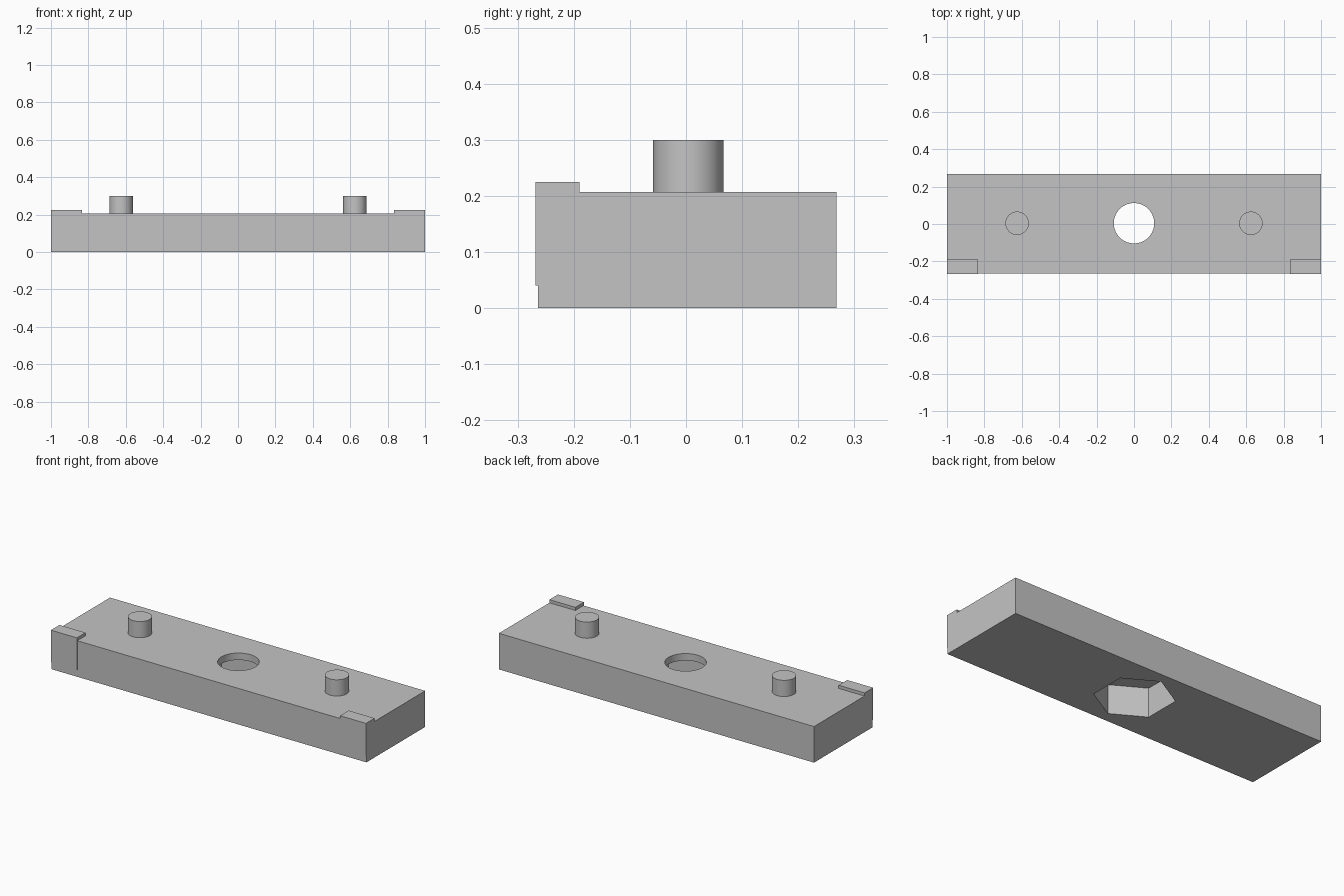
import bpy
import bmesh
import math

cube = bpy.data.objects.get("Cube")
if cube:
    bpy.data.objects.remove(cube, do_unlink=True)

TOP = 0.207
FRONT, BACK = -0.264, 0.268
MID_Y = 0.004      # centre line of the pegs and the bolt hole

grey = bpy.data.materials.new("plain grey")
grey.use_nodes = True
grey.diffuse_color = (0.55, 0.55, 0.55, 1)
grey.node_tree.nodes["Principled BSDF"].inputs["Base Color"].default_value = grey.diffuse_color


def prism_x(name, profile, x0, x1):
    """Extrude a (y, z) profile along x."""
    bm = bmesh.new()
    face = bm.faces.new([bm.verts.new((x0, y, z)) for y, z in profile])
    side = bmesh.ops.extrude_face_region(bm, geom=[face])["geom"]
    moved = [v for v in side if isinstance(v, bmesh.types.BMVert)]
    bmesh.ops.translate(bm, verts=moved, vec=(x1 - x0, 0, 0))
    bmesh.ops.recalc_face_normals(bm, faces=bm.faces)
    mesh = bpy.data.meshes.new(name)
    bm.to_mesh(mesh)
    bm.free()
    obj = bpy.data.objects.new(name, mesh)
    bpy.context.collection.objects.link(obj)
    mesh.materials.append(grey)
    return obj


def cylinder(name, sides, radius, x, z0, z1, turn=0):
    bpy.ops.mesh.primitive_cylinder_add(
        vertices=sides, radius=radius, depth=z1 - z0,
        location=(x, MID_Y, (z0 + z1) / 2), rotation=(0, 0, turn))
    obj = bpy.context.object
    obj.name = name
    obj.data.materials.append(grey)
    return obj


def smooth(obj):
    bpy.ops.object.select_all(action="DESELECT")
    obj.select_set(True)
    bpy.context.view_layer.objects.active = obj
    bpy.ops.object.shade_smooth_by_angle(angle=math.radians(30))


def cut(obj, cutter):
    bpy.context.view_layer.objects.active = obj
    mod = obj.modifiers.new("cut", "BOOLEAN")
    mod.operation = "DIFFERENCE"
    mod.solver = "EXACT"
    mod.object = cutter
    bpy.ops.object.modifier_apply(modifier=mod.name)
    bpy.data.objects.remove(cutter, do_unlink=True)


# Main block with a bolt hole and a hexagonal nut pocket underneath
block = prism_x("block", [(FRONT, 0), (BACK, 0), (BACK, TOP), (FRONT, TOP)], -1, 1)
cut(block, cylinder("nut_pocket_cutter", 6, 0.208, 0, -0.1, 0.167))
# Pocket corners point to the front and back
cut(block, cylinder("bolt_hole_cutter", 64, 0.108, 0, 0.1, 0.4))
smooth(block)

# Locating pegs and the thin corner lips that wrap over the front edge
LIP = [(-0.268, 0.04), (FRONT, 0.04), (FRONT, TOP), (-0.19, TOP),
       (-0.19, 0.225), (-0.268, 0.225)]
for side, sign in (("left", 1), ("right", -1)):
    smooth(cylinder(side + "_peg", 64, 0.0625, sign * 0.625, 0.2, 0.3))
    prism_x(side + "_corner_lip", LIP, sign * 0.835, sign)
